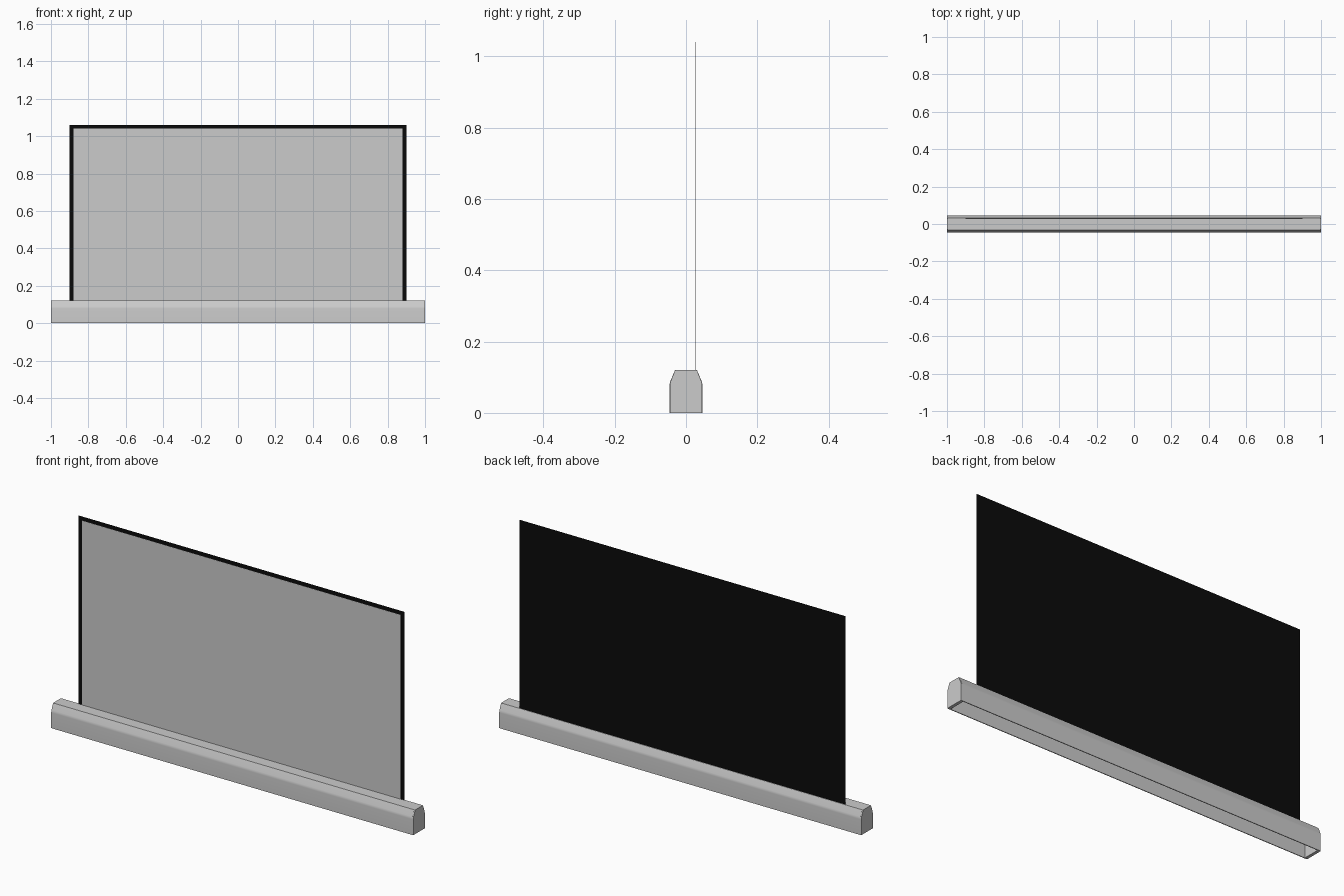
import bpy, bmesh, math

if "Cube" in bpy.data.objects:
    bpy.data.objects.remove(bpy.data.objects["Cube"])

def material(name, color):
    m = bpy.data.materials.new(name)
    m.diffuse_color = color
    m.use_nodes = True
    m.node_tree.nodes["Principled BSDF"].inputs["Base Color"].default_value = m.diffuse_color
    return m

black = material("black_cloth", (0.003, 0.003, 0.003, 1))

def finish(name, bm, mat=None, smooth=False):
    bmesh.ops.recalc_face_normals(bm, faces=bm.faces)
    me = bpy.data.meshes.new(name)
    bm.to_mesh(me)
    bm.free()
    ob = bpy.data.objects.new(name, me)
    bpy.context.collection.objects.link(ob)
    if mat:
        me.materials.append(mat)
    if smooth:
        bpy.ops.object.select_all(action='DESELECT')
        ob.select_set(True)
        bpy.context.view_layer.objects.active = ob
        bpy.ops.object.shade_smooth_by_angle(angle=math.radians(30))
    return ob

def prism(name, profile, x0, x1, mat=None, smooth=False):
    """Extrude a closed (y, z) profile along x."""
    bm = bmesh.new()
    face = bm.faces.new([bm.verts.new((x0, y, z)) for y, z in profile])
    ext = bmesh.ops.extrude_face_region(bm, geom=[face])
    for v in ext["geom"]:
        if isinstance(v, bmesh.types.BMVert):
            v.co.x = x1
    return finish(name, bm, mat, smooth)

def rect(y0, y1, z0, z1):
    return [(y0, z0), (y1, z0), (y1, z1), (y0, z1)]

def circle(cy, cz, r, n=24):
    return [(cy + r * math.cos(2 * math.pi * i / n),
             cz + r * math.sin(2 * math.pi * i / n)) for i in range(n)]

# Housing: channel with sloped shoulders, open underneath
half = [(0.046, 0), (0.046, 0.078), (0.0455, 0.084), (0.0435, 0.09), (0.031, 0.12)]
inner = [(0.042, 0), (0.042, 0.078), (0.0395, 0.088), (0.028, 0.116)]
mirror = lambda pts: [(-y, z) for y, z in reversed(pts)]
outer_loop = half + mirror(half)
inner_loop = inner + mirror(inner)
prism("housing", outer_loop + inner_loop[::-1], -0.995, 0.995, smooth=True)

# End caps
for side, name in ((-1, "end_cap_left"), (1, "end_cap_right")):
    cap = [(y * 0.985, z) for y, z in outer_loop]
    prism(name, cap, side * 0.985, side * 1.0)

# Roller inside the housing, with black cloth margins and end pins
RZ = 0.076
prism("roller", circle(0, RZ, 0.027), -0.88, 0.88, smooth=True)
for side, name in ((-1, "left"), (1, "right")):
    prism("roller_margin_" + name, circle(0, RZ, 0.027), side * 0.88, side * 0.9, black, True)
    prism("roller_pin_" + name, circle(0, RZ, 0.01, 16), side * 0.9, side * 0.985, smooth=True)

# Raised screen: black backing with a grey picture area on the front
prism("screen_backing", rect(0.0275, 0.0285, RZ, 1.06), -0.9, 0.9, black)
prism("screen_surface", rect(0.0268, 0.0275, 0.105, 1.04), -0.88, 0.88)
